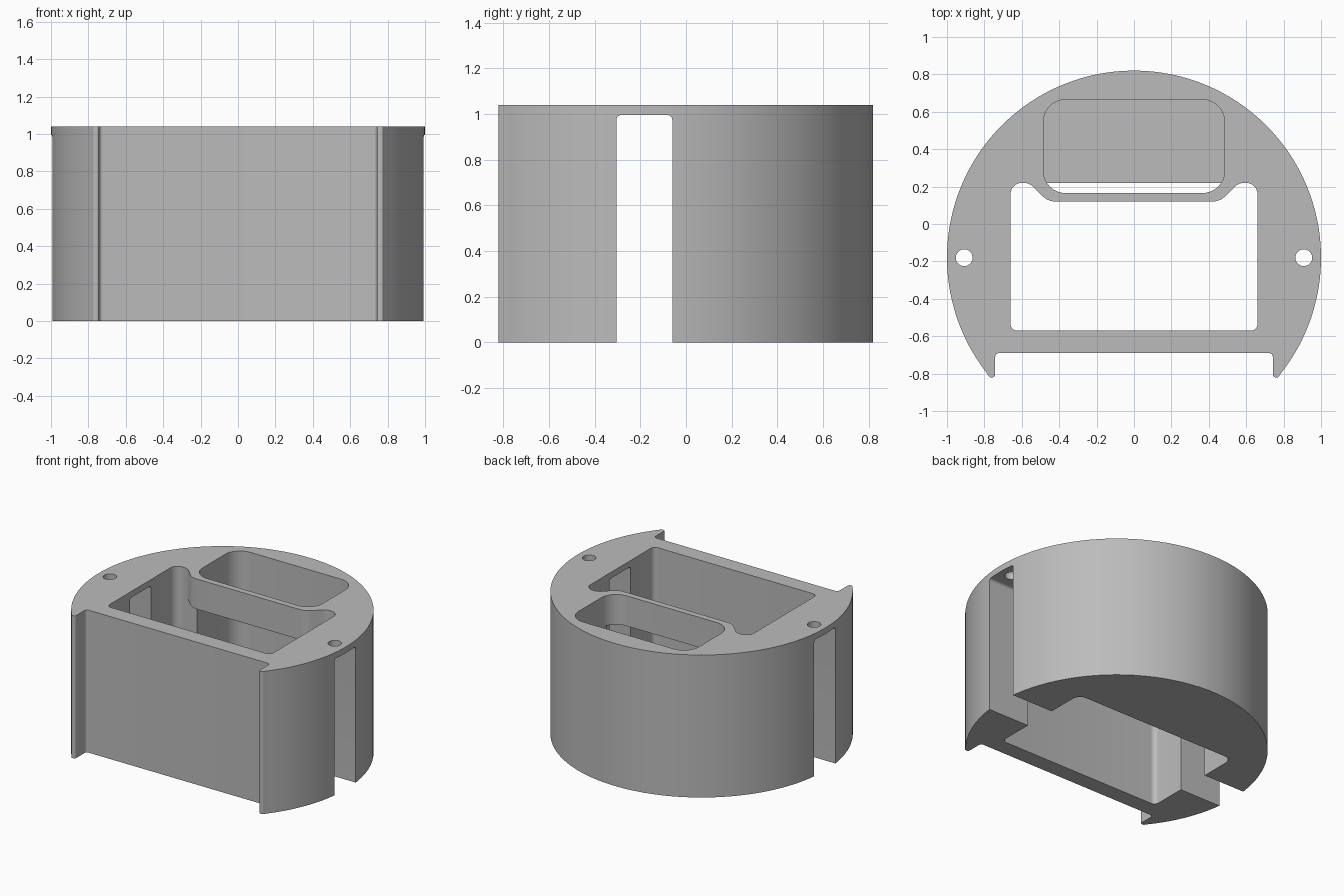
import bpy, bmesh, math
from mathutils import Vector, Matrix

old = bpy.data.objects.get("Cube")
if old:
    bpy.data.objects.remove(old, do_unlink=True)

H = 1.04          # total height
CY = -0.18        # centre of the round outer wall
LIP_Z = 0.82      # underside of the lip between the two openings
FLOOR = 0.05      # floor of the rear compartment

grey = bpy.data.materials.new("plain_grey")
grey.use_nodes = True
grey.diffuse_color = (0.5, 0.5, 0.5, 1)
grey.node_tree.nodes["Principled BSDF"].inputs["Base Color"].default_value = (0.5, 0.5, 0.5, 1)


def fillet(corners, steps=8):
    """Closed outline from (x, y, radius) corners."""
    out = []
    for i, (x, y, r) in enumerate(corners):
        p = Vector((x, y))
        if r == 0:
            out.append(p)
            continue
        a = (Vector(corners[i - 1][:2]) - p).normalized()
        b = (Vector(corners[(i + 1) % len(corners)][:2]) - p).normalized()
        half = a.angle(b) / 2
        c = p + (a + b).normalized() * (r / math.sin(half))
        start = p + a * (r / math.tan(half)) - c
        end = p + b * (r / math.tan(half)) - c
        turn = math.atan2(start.x * end.y - start.y * end.x, start.dot(end))
        for k in range(steps + 1):
            out.append(c + Matrix.Rotation(turn * k / steps, 2) @ start)
    return out


def rect(x, y0, y1, r_front=0, r_back=0):
    return fillet([(-x, y0, r_front), (x, y0, r_front), (x, y1, r_back), (-x, y1, r_back)])


def mirrored(half):
    """Complete a right-hand run of corners across x = 0."""
    return half + [(-x, y, r) for x, y, r in reversed(half)]


def circle(cx, cy, r, n=32):
    return [(cx + r * math.cos(math.tau * k / n), cy + r * math.sin(math.tau * k / n)) for k in range(n)]


def prism(name, outline, lo, hi, along_x=False):
    """Extrude an outline along z, or along x when the outline is in y-z."""
    bm = bmesh.new()
    place = (lambda p: (lo, p[0], p[1])) if along_x else (lambda p: (p[0], p[1], lo))
    face = bm.faces.new([bm.verts.new(place(p)) for p in outline])
    top = bmesh.ops.extrude_face_region(bm, geom=[face])["geom"]
    step = Vector((hi - lo, 0, 0)) if along_x else Vector((0, 0, hi - lo))
    bmesh.ops.translate(bm, verts=[v for v in top if isinstance(v, bmesh.types.BMVert)], vec=step)
    bmesh.ops.recalc_face_normals(bm, faces=bm.faces)
    mesh = bpy.data.meshes.new(name)
    bm.to_mesh(mesh)
    bm.free()
    mesh.materials.append(grey)
    obj = bpy.data.objects.new(name, mesh)
    bpy.context.collection.objects.link(obj)
    return obj


# Round housing with a flat front and two small front ears
half = [(0.742, -0.69, 0.02), (0.742, -0.82, 0.015), (0.772, -0.82, 0.012)]
arc = [math.radians(-38.5 + 126.5 * k / 60) for k in range(61)]
half += [(math.cos(a), CY + math.sin(a), 0) for a in arc]
housing = prism("housing", fillet(mirrored(half)), 0, H)

# Main opening, its rear edge bulging forward around the lip
half = [(0.66, -0.57, 0.035), (0.66, 0.22, 0.06), (0.56, 0.22, 0.07),
        (0.46, 0.12, 0.1)]
main_opening = prism("main_opening_cutter", fillet(mirrored(half)), -0.1, H + 0.1)

# Clearance below the lip, and the rear compartment joined to it
under_lip = prism("under_lip_cutter", rect(0.6, 0, 0.22), -0.1, LIP_Z)
rear_pocket = prism("rear_pocket_cutter", rect(0.485, 0.165, 0.665, 0.12, 0.12), FLOOR, H + 0.1)
window = prism("window_cutter", rect(0.485, 0.1, 0.4), FLOOR, LIP_Z)

# Tall side slots, open at the bottom
slot = fillet([(-0.305, -0.1, 0), (-0.06, -0.1, 0), (-0.06, 0.995, 0.02), (-0.305, 0.995, 0.02)])
side_slots = prism("side_slot_cutter", slot, -1.1, 1.1, along_x=True)

# Screw holes above the slots
holes = [prism("screw_hole_cutter", circle(s * 0.908, CY, 0.045), 0.9, H + 0.1) for s in (-1, 1)]

cutters = [main_opening, under_lip, rear_pocket, window, side_slots] + holes
for cutter in cutters:
    cutter.hide_render = True
    mod = housing.modifiers.new(cutter.name, "BOOLEAN")
    mod.operation = "DIFFERENCE"
    mod.solver = "EXACT"
    mod.object = cutter

# Bake the cuts and drop the cutters
bpy.context.view_layer.update()
cut = housing.evaluated_get(bpy.context.evaluated_depsgraph_get())
housing_mesh = bpy.data.meshes.new_from_object(cut)
housing.modifiers.clear()
housing.data = housing_mesh
for cutter in cutters:
    bpy.data.objects.remove(cutter, do_unlink=True)

for obj in bpy.context.selected_objects:
    obj.select_set(False)
housing.select_set(True)
bpy.context.view_layer.objects.active = housing
bpy.ops.object.shade_smooth_by_angle(angle=math.radians(30))
